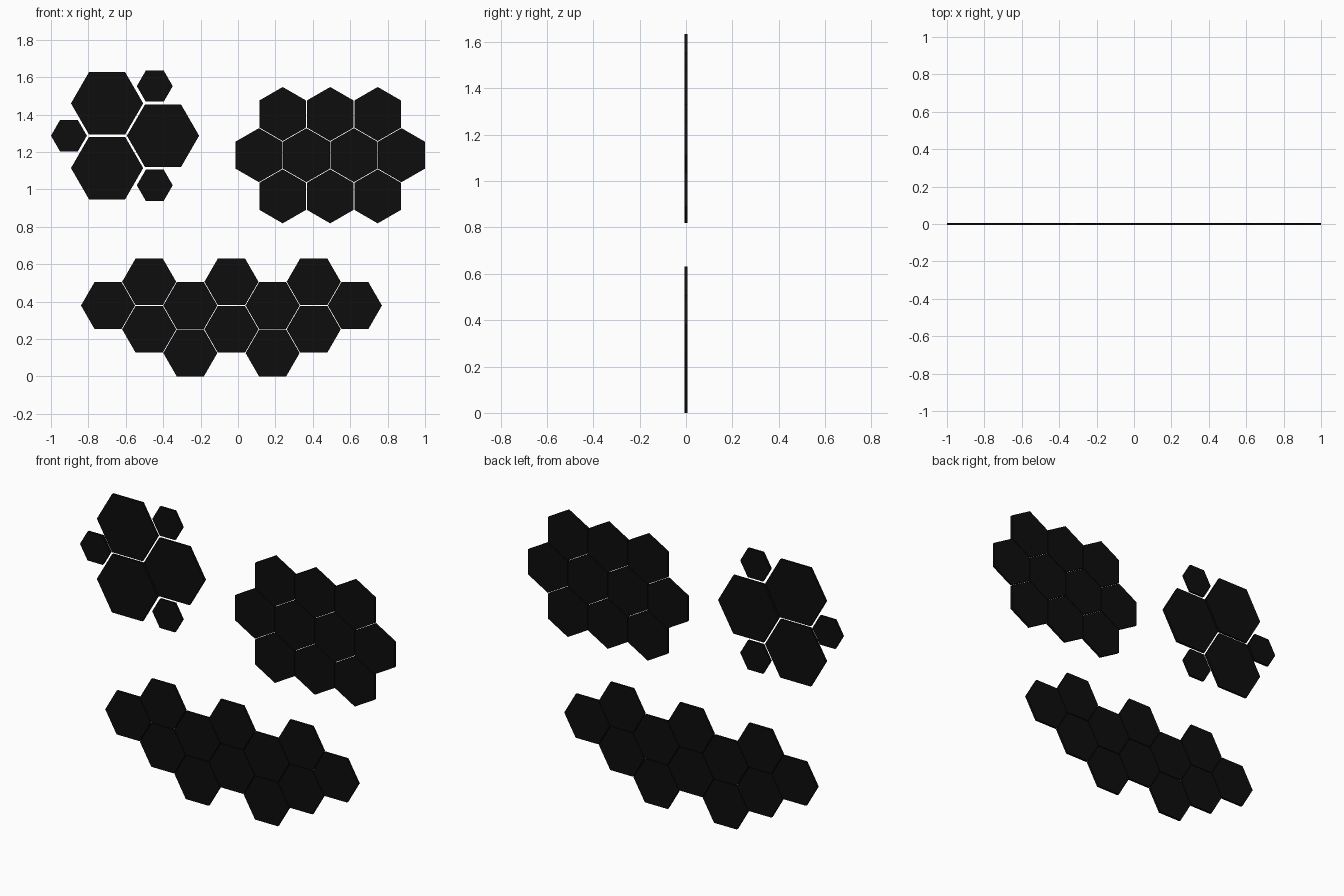
import bpy, bmesh
from math import cos, sin, pi

if "Cube" in bpy.data.objects:
    bpy.data.objects.remove(bpy.data.objects["Cube"])

THICK = 0.013
black = bpy.data.materials.new("black_panel")
black.diffuse_color = (0.004, 0.004, 0.004, 1)
black.use_nodes = True
black.node_tree.nodes["Principled BSDF"].inputs["Base Color"].default_value = black.diffuse_color


def add_hexagon(bm, x, z, radius, turn):
    """Closed six-sided plate facing -y."""
    ring = [(x + radius * cos(turn + i * pi / 3), z + radius * sin(turn + i * pi / 3))
            for i in range(6)]
    front = [bm.verts.new((px, -THICK / 2, pz)) for px, pz in ring]
    back = [bm.verts.new((px, THICK / 2, pz)) for px, pz in ring]
    bm.faces.new(front)
    bm.faces.new(back[::-1])
    for i in range(6):
        j = (i + 1) % 6
        bm.faces.new((front[j], front[i], back[i], back[j]))


def panel_group(name, plates, turn=0.0):
    bm = bmesh.new()
    for x, z, radius in plates:
        add_hexagon(bm, x, z, radius, turn)
    bmesh.ops.recalc_face_normals(bm, faces=bm.faces)
    mesh = bpy.data.meshes.new(name)
    bm.to_mesh(mesh)
    bm.free()
    mesh.materials.append(black)
    bpy.context.collection.objects.link(bpy.data.objects.new(name, mesh))


# Upper left: three large plates with three half-size ones between them
zc = 1.287
panel_group("large_hexagon_panels",
            [(-0.70, zc + 0.173, 0.193), (-0.70, zc - 0.173, 0.193), (-0.401, zc, 0.193)])
panel_group("small_hexagon_panels",
            [(-0.904, zc, 0.096), (-0.445, zc + 0.265, 0.096), (-0.445, zc - 0.265, 0.096)])

# Upper right: pointed-top plates in rows of 3, 4, 3
R, PITCH, STEP = 0.1445, 0.254, 0.220
rows = [(3, STEP), (4, 0), (3, -STEP)]
panel_group("honeycomb_panels",
            [(0.493 + (i - (n - 1) / 2) * PITCH, 1.183 + dz, R)
             for n, dz in rows for i in range(n)], pi / 6)

# Bottom: flat-top plates in seven staggered columns (heights in half pitches)
columns = [(3,), (4, 2), (3, 1), (4, 2), (3, 1), (4, 2), (3,)]
panel_group("long_hexagon_panels",
            [(-0.035 + (c - 3) * STEP, 0.125 + (h - 1) * PITCH / 2, R)
             for c, heights in enumerate(columns) for h in heights])
